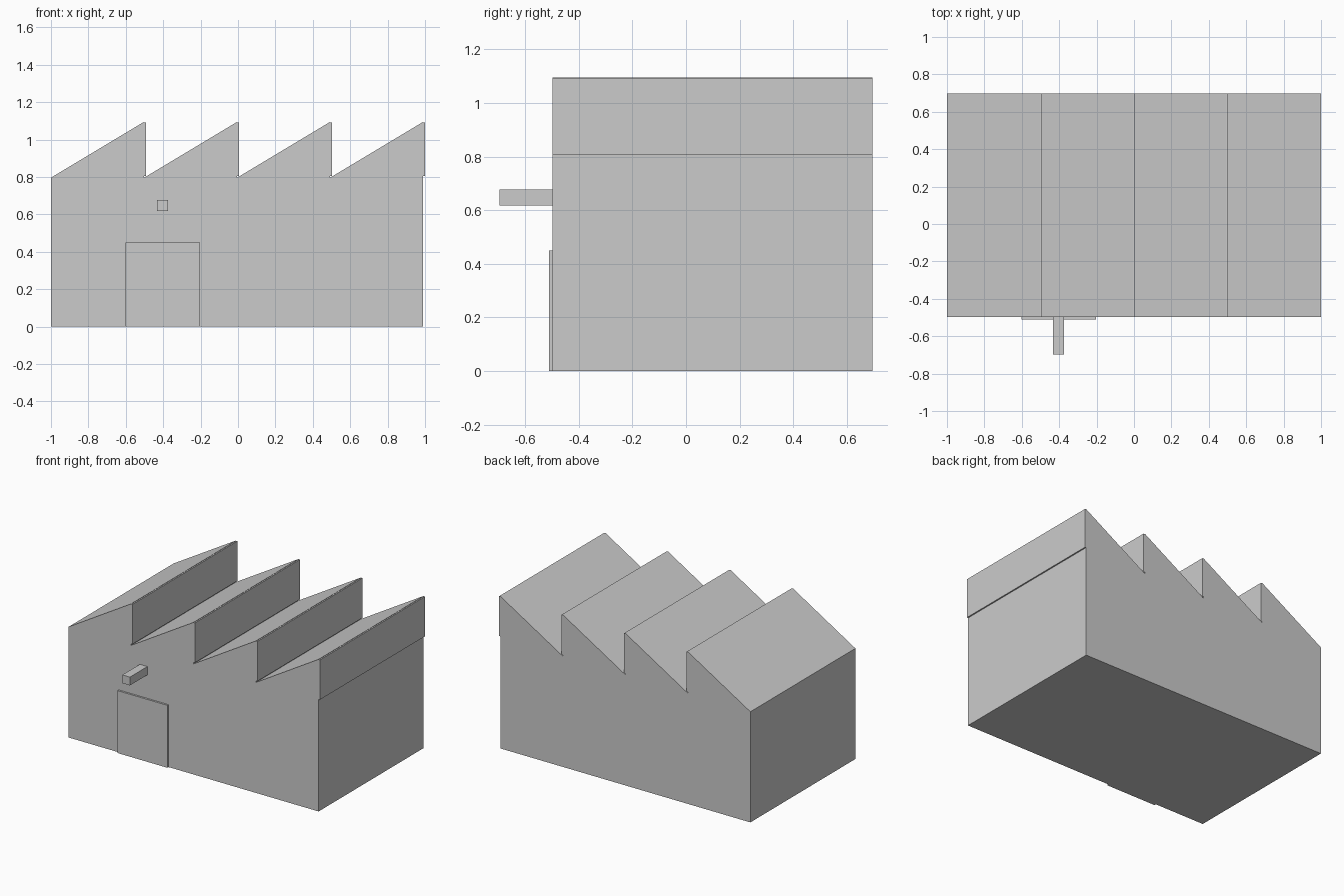
import bpy, bmesh

if "Cube" in bpy.data.objects:
    bpy.data.objects.remove(bpy.data.objects["Cube"], do_unlink=True)

COLOUR = (0.6, 0.6, 0.6, 1.0)
grey = bpy.data.materials.new("plain grey")
grey.use_nodes = True
grey.diffuse_color = COLOUR
grey.node_tree.nodes["Principled BSDF"].inputs["Base Color"].default_value = COLOUR

FRONT, BACK = -0.4975, 0.6965
LEFT_X, PITCH, TEETH = -1.0, 0.4975, 4
EAVES, PEAK = 0.796, 1.0945


def extrude_profile(name, profile, y0, y1):
    """Extrude an (x, z) outline along y."""
    bm = bmesh.new()
    face = bm.faces.new([bm.verts.new((x, y0, z)) for x, z in profile])
    out = bmesh.ops.extrude_face_region(bm, geom=[face])
    moved = [v for v in out["geom"] if isinstance(v, bmesh.types.BMVert)]
    bmesh.ops.translate(bm, verts=moved, vec=(0, y1 - y0, 0))
    bmesh.ops.recalc_face_normals(bm, faces=bm.faces)
    mesh = bpy.data.meshes.new(name)
    bm.to_mesh(mesh)
    bm.free()
    mesh.materials.append(grey)
    obj = bpy.data.objects.new(name, mesh)
    bpy.context.collection.objects.link(obj)
    return obj


def box(name, x0, x1, y0, y1, z0, z1):
    return extrude_profile(name, [(x0, z0), (x1, z0), (x1, z1), (x0, z1)], y0, y1)


# Hall with a sawtooth roof, one closed outline
right_x = LEFT_X + PITCH * TEETH
outline = [(right_x, 0), (LEFT_X, 0)]
for i in range(TEETH):
    start = LEFT_X + i * PITCH
    outline += [(start, EAVES), (start + PITCH, PEAK)]
extrude_profile("factory_hall", outline, FRONT, BACK)

# Thin glazing panel on the upright side of each tooth
for i in range(TEETH):
    x = LEFT_X + (i + 1) * PITCH
    box(f"roof_window_{i + 1}", x - 0.002, x + 0.0097, FRONT, BACK, EAVES + 0.01, PEAK - 0.002)

# Door and the hoist beam above it
box("front_door", -0.602, -0.204, -0.511, FRONT + 0.005, 0, 0.449)
box("hoist_beam", -0.433, -0.373, -0.6965, FRONT + 0.005, 0.618, 0.678)
